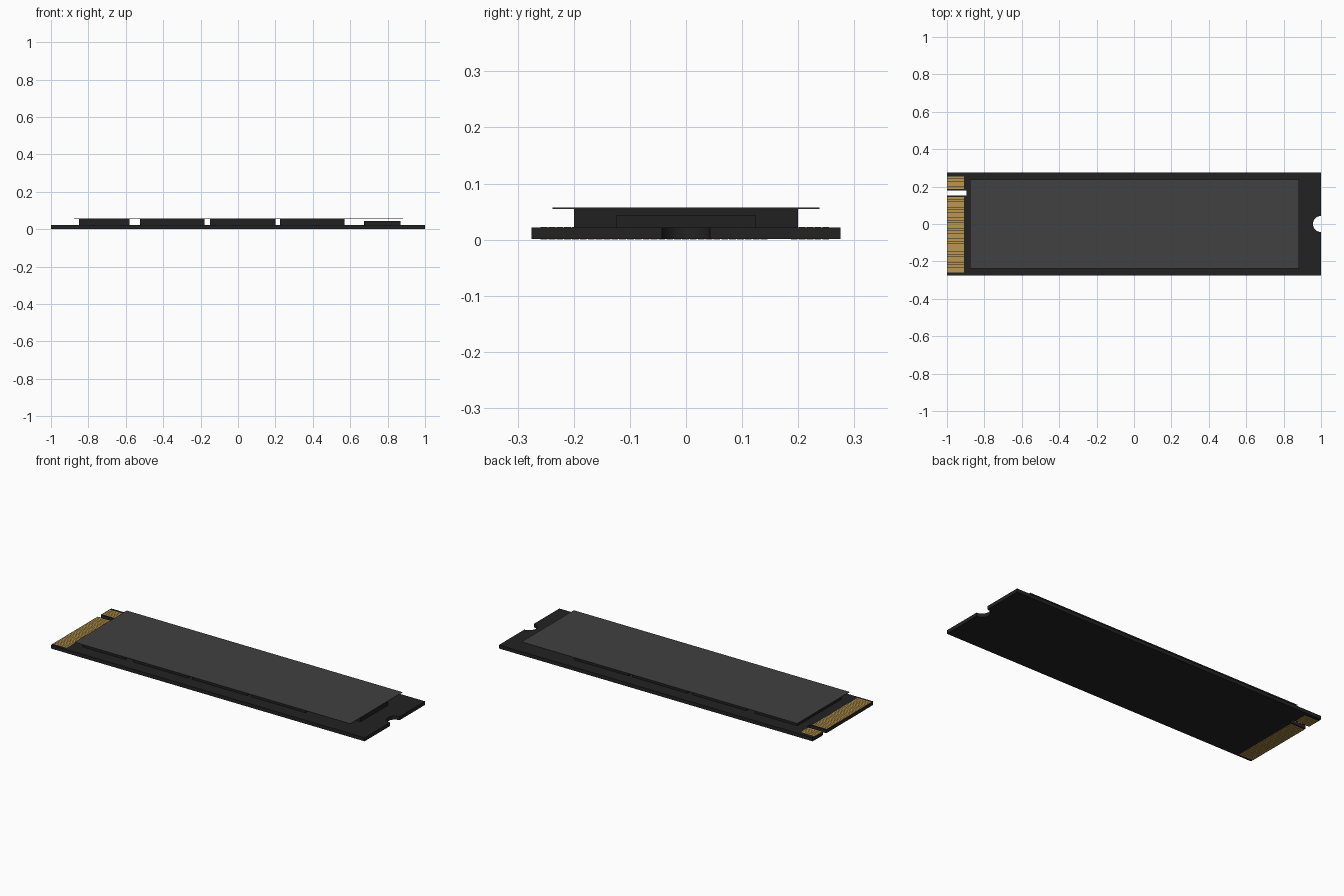
import bpy
import bmesh
import math

cube = bpy.data.objects.get("Cube")
if cube:
    bpy.data.objects.remove(cube, do_unlink=True)


def material(name, rgb):
    mat = bpy.data.materials.new(name)
    mat.use_nodes = True
    mat.diffuse_color = (*rgb, 1)
    mat.node_tree.nodes["Principled BSDF"].inputs["Base Color"].default_value = (*rgb, 1)
    return mat


board_black = material("board black", (0.016, 0.016, 0.016))
chip_black = material("chip black", (0.015, 0.015, 0.015))
label_grey = material("label grey", (0.052, 0.052, 0.052))
gold = material("contact gold", (0.49, 0.31, 0.075))


def add_object(name, bm, mat):
    bmesh.ops.recalc_face_normals(bm, faces=bm.faces)
    mesh = bpy.data.meshes.new(name)
    bm.to_mesh(mesh)
    bm.free()
    mesh.materials.append(mat)
    obj = bpy.data.objects.new(name, mesh)
    bpy.context.collection.objects.link(obj)
    return obj


def add_box(bm, x, y, z):
    """Add a box given its (low, high) range on each axis."""
    verts = bmesh.ops.create_cube(bm, size=1)["verts"]
    for v in verts:
        for axis, (low, high) in enumerate((x, y, z)):
            v.co[axis] = low if v.co[axis] < 0 else high


def box(name, x, y, z, mat):
    bm = bmesh.new()
    add_box(bm, x, y, z)
    return add_object(name, bm, mat)


HALF_WIDTH = 0.275
BOARD_LOW, BOARD_TOP = 0.001, 0.0215

# Circuit board outline with the key slot and the half-round screw notch
outline = [(-1, -HALF_WIDTH), (1, -HALF_WIDTH)]
radius, steps = 0.043, 24
for i in range(steps + 1):
    a = math.pi * i / steps
    outline.append((1 - radius * math.sin(a), -radius * math.cos(a)))
outline += [(1, HALF_WIDTH), (-1, HALF_WIDTH),
            (-1, 0.18), (-0.896, 0.18), (-0.896, 0.152), (-1, 0.152)]
bm = bmesh.new()
face = bm.faces.new([bm.verts.new((x, y, BOARD_LOW)) for x, y in outline])
ext = bmesh.ops.extrude_face_region(bm, geom=[face], use_keep_orig=True)
for v in ext["geom"]:
    if isinstance(v, bmesh.types.BMVert):
        v.co.z = BOARD_TOP
add_object("circuit_board", bm, board_black)

# Gold edge contacts on both faces, either side of the key slot
PITCH, PAD = 0.014, 0.012
for side, z in (("top", (BOARD_TOP, 0.0225)), ("bottom", (0, BOARD_LOW))):
    bm = bmesh.new()
    for start, count in ((-0.259, 29), (0.187, 5)):
        for i in range(count):
            y = start + i * PITCH
            add_box(bm, (-1, -0.91), (y, y + PAD), z)
    add_object(side + "_contacts", bm, gold)

# Large chips under the label
for name, x in (("controller_chip", (-0.85, -0.58)),
                ("memory_chip_1", (-0.525, -0.18)),
                ("memory_chip_2", (-0.15, 0.2)),
                ("memory_chip_3", (0.225, 0.57))):
    box(name, x, (-0.2, 0.2), (BOARD_TOP, 0.0545), chip_black)

# Lower, smaller chip near the screw end
box("power_chip", (0.675, 0.87), (-0.125, 0.125), (BOARD_TOP, 0.044), chip_black)

# Thin label plate resting on the chips
box("label_plate", (-0.876, 0.882), (-0.238, 0.238), (0.0545, 0.057), label_grey)
